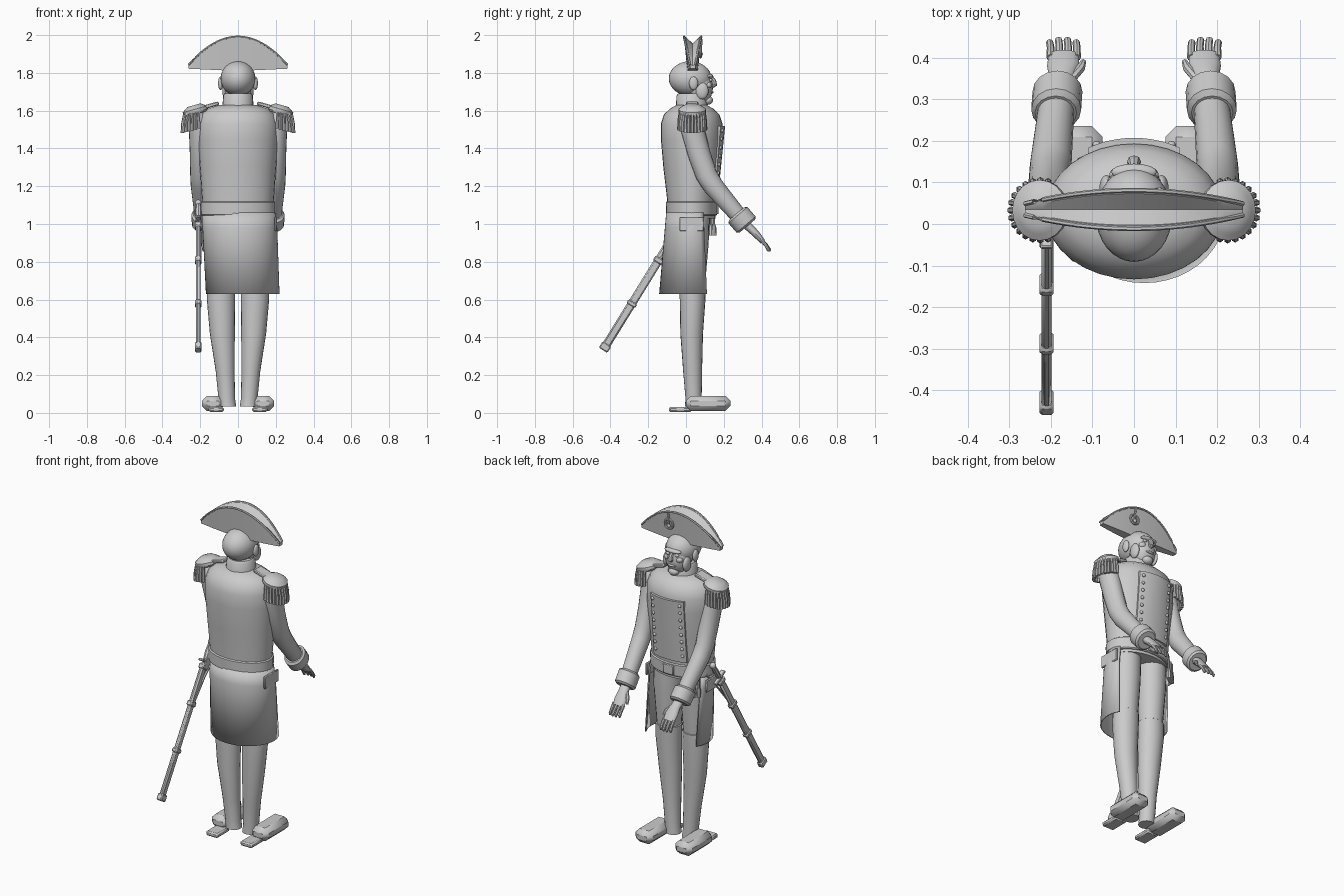
import bpy, bmesh
from math import sin, cos, pi, radians, sqrt
from mathutils import Vector

if "Cube" in bpy.data.objects:
    bpy.data.objects.remove(bpy.data.objects["Cube"])


def skin(name, rings, closed=True, cap=True):
    """Surface through a row of equal-length point rings."""
    bm = bmesh.new()
    vs = [[bm.verts.new(p) for p in r] for r in rings]
    n = len(rings[0])
    for a, b in zip(vs, vs[1:]):
        for i in range(n if closed else n - 1):
            j = (i + 1) % n
            bm.faces.new((a[i], a[j], b[j], b[i]))
    if cap and closed:
        bm.faces.new(vs[0][::-1])
        bm.faces.new(vs[-1])
    bmesh.ops.recalc_face_normals(bm, faces=bm.faces)
    me = bpy.data.meshes.new(name)
    bm.to_mesh(me)
    bm.free()
    ob = bpy.data.objects.new(name, me)
    bpy.context.collection.objects.link(ob)
    return ob


def loft(name, rings, n=24, s=1):
    """Ellipse rings (x, y, z, rx, ry, tilt about x in degrees); s mirrors x."""
    out = []
    for x, y, z, rx, ry, *t in rings:
        t = radians(t[0]) if t else 0
        out.append([(s * (x + rx * cos(a)), y + ry * sin(a) * cos(t), z + ry * sin(a) * sin(t))
                    for a in (2 * pi * i / n for i in range(n))])
    return skin(name, out)


def tube(name, pts, r, n=8):
    """Round bar along a path; r is one radius or one per point."""
    pts = [Vector(p) for p in pts]
    rs = r if isinstance(r, (list, tuple)) else [r] * len(pts)
    rings = []
    for i, p in enumerate(pts):
        d = (pts[min(i + 1, len(pts) - 1)] - pts[max(i - 1, 0)]).normalized()
        u = d.cross(Vector((1, 0, 0)) if abs(d.x) < .7 else Vector((0, 0, 1))).normalized()
        v = d.cross(u)
        rings.append([p + rs[i] * (u * cos(a) + v * sin(a)) for a in (2 * pi * k / n for k in range(n))])
    return skin(name, rings)


def ball(name, c, r, n=24):
    bpy.ops.mesh.primitive_uv_sphere_add(segments=n, ring_count=max(6, n // 2), radius=1, location=c)
    ob = bpy.context.object
    ob.name, ob.scale = name, r
    return ob


def box(name, c, size, rot=(0, 0, 0), bevel=0):
    bpy.ops.mesh.primitive_cube_add(size=1, location=c, rotation=rot)
    ob = bpy.context.object
    ob.name, ob.scale = name, size
    if bevel:
        bpy.ops.object.transform_apply(location=False, rotation=False, scale=True)
        m = ob.modifiers.new("bevel", 'BEVEL')
        m.width, m.segments = bevel, 1
    return ob


# Coat body, belt and collar
loft("coat_body", [(0, .03, 1.03, .18, .125), (0, .03, 1.13, .19, .13), (0, .03, 1.3, .202, .15),
                   (0, .03, 1.45, .214, .163), (0, .03, 1.53, .213, .163), (0, .03, 1.58, .195, .147),
                   (0, .03, 1.61, .16, .115), (0, .03, 1.63, .1, .08)], 32)
loft("belt", [(0, .03, 1.045, .192, .13), (0, .03, 1.05, .197, .135), (0, .03, 1.115, .197, .137),
              (0, .03, 1.12, .19, .13)], 32)
box("belt_buckle", (0, .167, 1.082), (.07, .012, .06), bevel=.004)
loft("collar", [(0, .03, 1.6, .085, .085), (0, .03, 1.68, .078, .08), (0, .03, 1.69, .07, .072)])


# Buttoned chest panel
def chest_y(x, z):
    return .03 + (.13 + .1 * (z - 1.13)) * sqrt(1 - (x / .215) ** 2)


xs = [-.11 + .22 * i / 10 for i in range(11)]
skin("chest_panel", [[(x, chest_y(x, z) + .008, z) for x in xs] +
                     [(x, chest_y(x, z) - .03, z) for x in reversed(xs)] for z in (1.14, 1.25, 1.4, 1.52)])
for s in (-1, 1):
    for i in range(8):
        z = 1.18 + i * .045
        ball("coat_button", (s * .09, chest_y(.09, z) + .01, z), (.01, .008, .01), 10)

# Coat tails, open at the front
rings = []
for z, cx, rx, ry in ((1.06, .005, .192, .135), (.98, .01, .198, .142), (.63, .025, .195, .172)):
    rings.append([(cx + rx * cos(a), .03 + ry * sin(a), z)
                  for a in (radians(28 - 236 * i / 28) for i in range(29))])
tails = skin("coat_tails", rings, closed=False)
tails.modifiers.new("thick", 'SOLIDIFY').thickness = .008

# Head with face details
ball("skull", (0, .022, 1.77), (.092, .113, .092), 32)
ball("face", (0, .07, 1.725), (.074, .073, .095))
ball("chin", (0, .115, 1.655), (.032, .028, .024), 16)
ball("brow", (0, .125, 1.782), (.055, .02, .014), 16)
tube("nose", [(0, .128, 1.785), (0, .147, 1.755), (0, .15, 1.74), (0, .13, 1.722)], [.009, .014, .017, .008])
ball("mouth", (0, .135, 1.697), (.028, .012, .008), 12)
for s in (-1, 1):
    ball("ear", (s * .092, .04, 1.745), (.014, .024, .036), 14)
    ball("whisker", (s * .066, .085, 1.705), (.018, .034, .045), 14)
    ball("eye", (s * .03, .13, 1.762), (.013, .01, .009), 12)
    ball("cheek", (s * .038, .117, 1.735), (.022, .02, .018), 14)

# Two-cornered hat: V-folded section swept from corner to corner
HX, HY = .262, .035


def hat_z(x):
    return 1.992 - .15 * (x / HX) ** 2


def hat_h(x, v):
    return .014 + (1 - (x / HX) ** 2) * (.014 + .018 * v)


rings = []
hx = [HX * (i / 12 - 1) for i in range(25)]
for x in hx:
    lo, hi = 1.81 + .012 * abs(x) / HX, hat_z(x)
    a, b = hat_h(x, 0), hat_h(x, 1)
    rings.append([(x, HY - a, lo), (x, HY - b, hi), (x, HY - b + .008, hi), (x, HY, hi - .2 * (hi - lo)),
                  (x, HY + b - .008, hi), (x, HY + b, hi), (x, HY + a, lo)])
skin("hat", rings)
for s in (-1, 1):
    tube("hat_trim", [(x, HY + s * hat_h(x, 1), hat_z(x)) for x in hx], .006, 6)

# Hat rosette and loop
bpy.ops.mesh.primitive_torus_add(location=(.06, .077, 1.91), rotation=(pi / 2, 0, 0), major_radius=.027,
                                 minor_radius=.007, major_segments=20, minor_segments=8)
bpy.context.object.name = "hat_rosette"
box("hat_loop", (.06, .081, 1.935), (.012, .008, .09), (-.08, 0, 0), .003)
ball("hat_button", (.06, .08, 1.9), (.011, .009, .011), 12)

for s in (-1, 1):
    # Sleeves and turned-back cuffs
    loft("sleeve", [(.222, .03, 1.6, .03, .035), (.216, .03, 1.57, .05, .058), (.204, .035, 1.5, .056, .064),
                    (.203, .07, 1.37, .052, .06, 12), (.203, .108, 1.26, .05, .057, 22),
                    (.2, .145, 1.2, .05, .054, 35), (.186, .29, 1.03, .043, .043, 40)], 20, s)
    loft("cuff", [(.188, .268, 1.055, .05, .052, 40), (.187, .275, 1.047, .06, .066, 40),
                  (.184, .318, .997, .06, .066, 40), (.183, .325, .989, .05, .054, 40)], 16, s)
    # Hands
    loft("palm", [(.18, .31, 1.005, .028, .024, 40), (.174, .35, .968, .03, .022, 40),
                  (.17, .38, .937, .039, .019, 42), (.169, .408, .905, .036, .014, 42)], 14, s)
    for i in range(4):
        x = .169 + (i - 1.5) * .021
        e = .006 * (1.5 - abs(i - 1.5))
        tube("finger", [(s * x, .4, .915), (s * x, .425 + e / 2, .885), (s * x * 1.01, .436 + e, .864),
                        (s * x * 1.01, .437 + e, .854)], [.01, .009, .009, .005])
    tube("thumb", [(s * .15, .35, .965), (s * .128, .375, .945), (s * .122, .39, .92)], [.012, .011, .007])

    # Shoulder boards with hanging fringe
    pad = loft("shoulder_pad", [(0, 0, -.018, .06, .066), (0, 0, -.008, .068, .073), (0, 0, .008, .068, .073),
                                (0, 0, .018, .054, .058), (0, 0, .03, .036, .04)], 20)
    pad.location, pad.rotation_euler = (s * .225, .033, 1.6), (0, s * .27, 0)
    box("shoulder_strap", (s * .155, .033, 1.625), (.11, .065, .02), (0, s * .27, 0), .005)
    for i in range(15):
        a = radians(-105 + 15 * i)
        cx, cy = cos(a), sin(a)
        top = 1.6 - .018 * cx
        tube("fringe", [(s * (.225 + .06 * cx), .033 + .064 * cy, top),
                        (s * (.225 + .069 * cx), .033 + .07 * cy, top - .05),
                        (s * (.225 + .071 * cx), .033 + .071 * cy, top - .1)], [.007, .008, .009], 6)

    # Breeches, boots and shoes
    loft("breeches", [(.09, .035, 1.06, .084, .09), (.09, .035, .9, .082, .085), (.088, .035, .64, .066, .063)], 20, s)
    loft("boot", [(.088, .035, .69, .066, .064), (.089, .035, .685, .075, .07), (.09, .035, .6, .075, .068),
                  (.083, .03, .42, .066, .06), (.068, .035, .22, .05, .05), (.06, .04, .08, .044, .043),
                  (.055, .04, .035, .045, .045)], 20, s)
    box("shoe", (s * .133, .117, .05), (.115, .236, .08), bevel=.026)
    box("shoe_sole", (s * .115, -.03, .018), (.08, .12, .028), bevel=.008)

    # Pocket flap
    box("pocket_flap", (s * .2, .03, 1.0), (.012, .13, .075), bevel=.004)

# Sword along the left hip: scabbard, bands, grip and guard
TIP, TOP = Vector((-.21, -.437, .335)), Vector((-.21, -.02, 1.01))
axis = TOP - TIP
tilt = axis.to_track_quat('Z', 'Y').to_euler()


def on_sword(name, t, size, bevel=.006):
    box(name, TIP + axis * t, size, tilt, bevel)


on_sword("scabbard", .5, (.024, .044, axis.length), .008)
for t, h in ((.02, .04), (.36, .025), (.7, .03), (.97, .03)):
    on_sword("scabbard_band", t, (.034, .054, h))
on_sword("sword_guard", 1.01, (.03, .1, .014), .004)
tube("sword_grip", [TIP + axis * t for t in (1.01, 1.08, 1.14)], [.013, .017, .013])
ball("pommel", TIP + axis * 1.15, (.018, .018, .018), 12)

# Hanging tassels on the belt
for i in range(3):
    x, y = -.125 - .022 * i, .148 - .014 * i
    tube("tassel", [(x, y, 1.06), (x, y, 1.0), (x, y, .985), (x, y, .94)], [.006, .006, .012, .014])
tube("sword_sling", [(-.185, .07, 1.06), (-.2, -.03, .94), (-.2, -.15, .8)], .007, 6)

# Smooth shading with crisp edges
bpy.ops.object.select_all(action='SELECT')
bpy.context.view_layer.objects.active = tails
bpy.ops.object.shade_smooth_by_angle(angle=radians(35))
